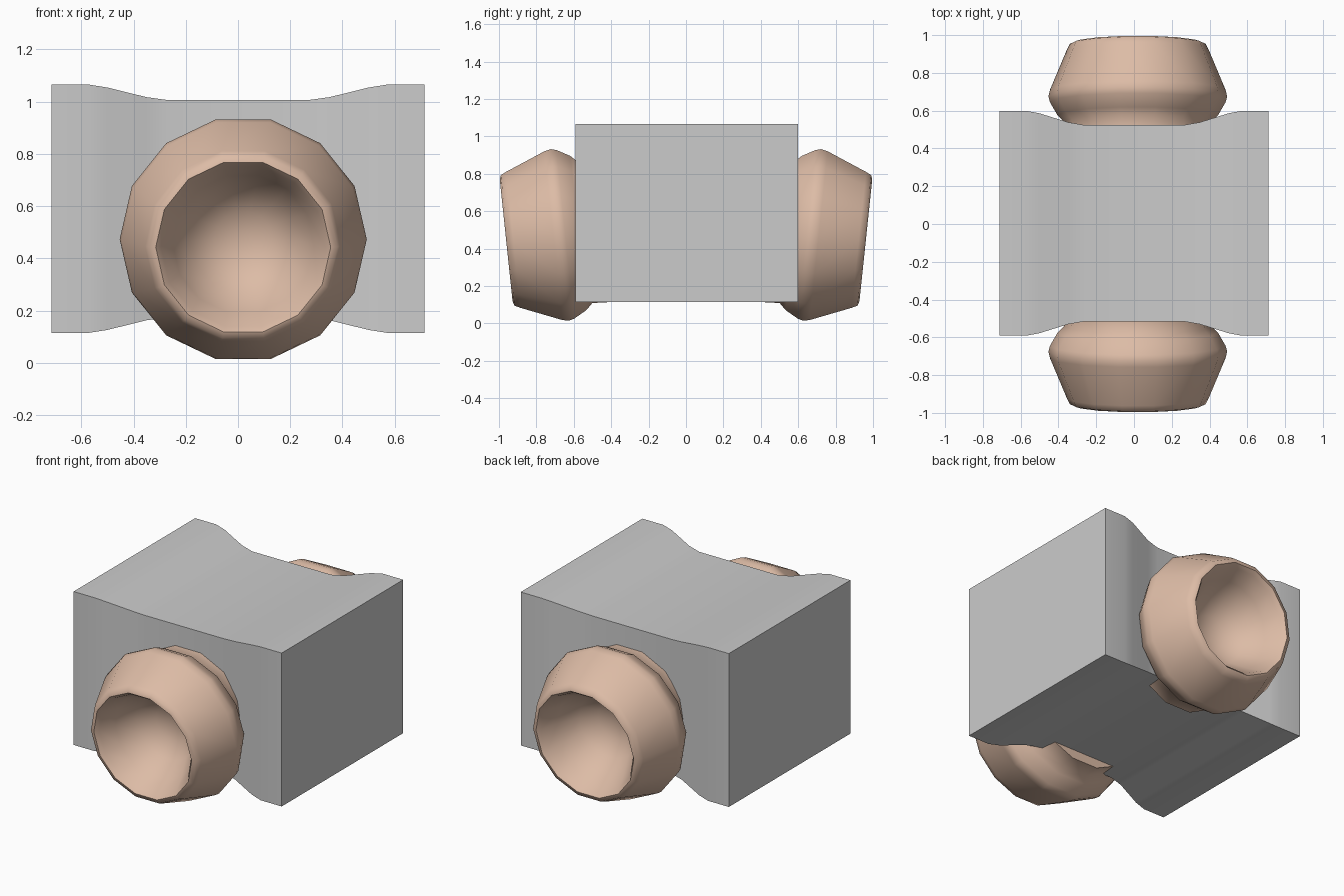
import bpy, bmesh, math
from mathutils import Matrix, Vector

if "Cube" in bpy.data.objects:
    bpy.data.objects.remove(bpy.data.objects["Cube"])


def make_object(name, bm, angle):
    bmesh.ops.recalc_face_normals(bm, faces=bm.faces)
    mesh = bpy.data.meshes.new(name)
    bm.to_mesh(mesh)
    bm.free()
    obj = bpy.data.objects.new(name, mesh)
    bpy.context.collection.objects.link(obj)
    bpy.ops.object.select_all(action='DESELECT')
    obj.select_set(True)
    bpy.context.view_layer.objects.active = obj
    bpy.ops.object.shade_smooth_by_angle(angle=math.radians(angle))
    return obj


def loft(bm, rings):
    for a, b in zip(rings, rings[1:]):
        n = len(a)
        for i in range(n):
            j = (i + 1) % n
            bm.faces.new((a[i], a[j], b[j], b[i]))
    bm.faces.new(rings[0])
    bm.faces.new(rings[-1])


# Waisted block: rectangular sections along x (x, half depth, half height)
half = [(0.713, 0.595, 0.475), (0.57, 0.595, 0.475), (0.50, 0.582, 0.464),
        (0.35, 0.535, 0.427), (0.27, 0.521, 0.416)]
sections = [(-x, d, h) for x, d, h in half] + half[::-1]
bm = bmesh.new()
rings = [[bm.verts.new((x, sy * d + 0.004, 0.59 + sz * h))
          for sy, sz in ((-1, -1), (1, -1), (1, 1), (-1, 1))]
         for x, d, h in sections]
loft(bm, rings)
# Round the long edges and end rims
edges = [e for e in bm.edges if e.calc_face_angle() > math.radians(50)]
bmesh.ops.bevel(bm, geom=edges, offset=0.03, segments=3, profile=0.5, affect='EDGES')
make_object("block_body", bm, 35)

# Tilted hollow knobs: lathe profile (radius, distance along axis)
SIDES = 14
profile = [(0.395, -0.23), (0.39, -0.135), (0.425, -0.10), (0.465, -0.03),
           (0.473, 0.0), (0.465, 0.035), (0.375, 0.25), (0.36, 0.28),
           (0.335, 0.288), (0.315, 0.265), (0.27, 0.17), (0.20, 0.06),
           (0.11, 0.0), (0.03, -0.015)]
mat = bpy.data.materials.new("tan_skin")
mat.diffuse_color = (0.72, 0.50, 0.38, 1)
mat.use_nodes = True
mat.node_tree.nodes["Principled BSDF"].inputs["Base Color"].default_value = mat.diffuse_color
place = Matrix.Translation((0.02, -0.675, 0.473)) @ Matrix.Rotation(math.radians(96), 4, 'X')
for name, side in (("front_knob", 1), ("back_knob", -1)):
    bm = bmesh.new()
    rings = []
    for r, h in profile:
        ring = []
        for i in range(SIDES):
            t = 2 * math.pi * i / SIDES
            p = place @ Vector((r * math.cos(t), r * math.sin(t), h))
            ring.append(bm.verts.new((p.x, p.y * side, p.z)))
        rings.append(ring)
    loft(bm, rings)
    make_object(name, bm, 50).data.materials.append(mat)
